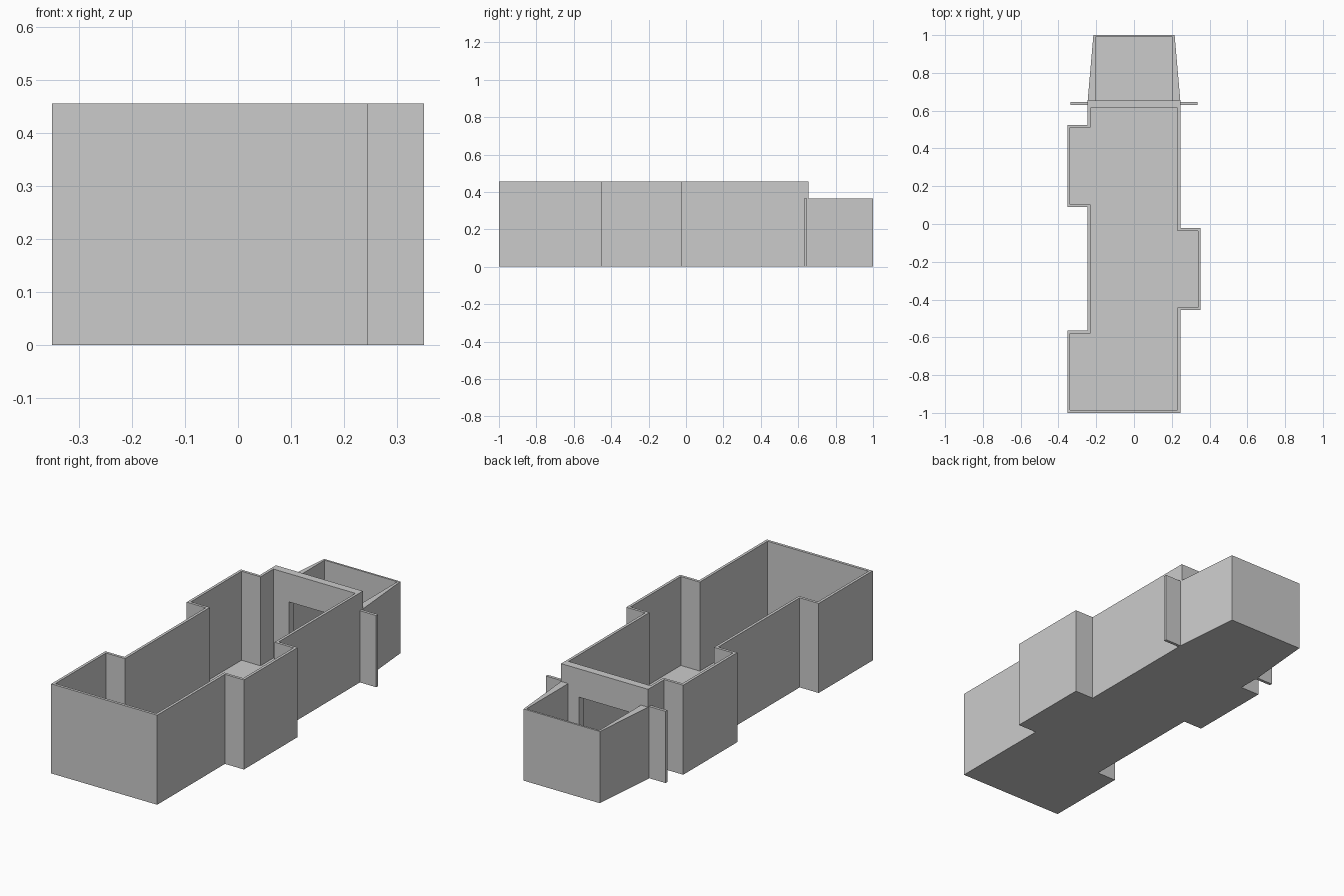
import bpy, bmesh
from mathutils import Vector, Matrix

if "Cube" in bpy.data.objects:
    bpy.data.objects.remove(bpy.data.objects["Cube"])

FLOOR = 0.003
HALL_H = 0.456
PORCH_H = 0.365
T = 0.014          # hall wall thickness


def extrude_profile(name, pts, depth, matrix=Matrix.Identity(4)):
    """Extrude a closed 2D profile along local z, then place it."""
    bm = bmesh.new()
    face = bm.faces.new([bm.verts.new((x, y, 0)) for x, y in pts])
    res = bmesh.ops.extrude_face_region(bm, geom=[face])
    verts = [v for v in res["geom"] if isinstance(v, bmesh.types.BMVert)]
    bmesh.ops.translate(bm, verts=verts, vec=(0, 0, depth))
    bmesh.ops.transform(bm, matrix=matrix, verts=bm.verts)
    bmesh.ops.recalc_face_normals(bm, faces=bm.faces)
    mesh = bpy.data.meshes.new(name)
    bm.to_mesh(mesh)
    bm.free()
    obj = bpy.data.objects.new(name, mesh)
    bpy.context.collection.objects.link(obj)
    return obj


def inset_path(pts, d):
    """Offset an open right-angled path to its left by d."""
    out = []
    for i, p in enumerate(pts):
        p = Vector(p)
        normals = []
        for a, b in ((i - 1, i), (i, i + 1)):
            if a >= 0 and b < len(pts):
                e = (Vector(pts[b]) - Vector(pts[a])).normalized()
                normals.append(Vector((-e.y, e.x)))
        out.append(tuple(p + d * sum(normals, Vector((0, 0)))))
    return out


def lift(z):
    return Matrix.Translation((0, 0, z))


# Hall outline, running counter-clockwise from the back left corner
W, A = 0.245, 0.352
END_IN, END_OUT = 0.615, 0.655
outline = [(-W, END_IN), (-W, 0.525), (-A, 0.525), (-A, 0.09), (-W, 0.09),
           (-W, -0.565), (-A, -0.565), (-A, -1), (W, -1), (W, -0.455),
           (A, -0.455), (A, -0.022), (W, -0.022), (W, END_IN)]

# Thin floor under hall and porch
P = 0.215
extrude_profile("floor", outline + [(W, END_OUT), (P, 1), (-P, 1), (-W, END_OUT)], FLOOR)

# Hall walls with stepped alcoves
extrude_profile("hall_walls", outline + inset_path(outline, T)[::-1],
                HALL_H - FLOOR, lift(FLOOR))

# Thick end wall with a doorway, profile drawn in x-z
D, DOOR_TOP = 0.143, 0.312
end_profile = [(-W, FLOOR), (-D, FLOOR), (-D, DOOR_TOP), (D, DOOR_TOP),
               (D, FLOOR), (W, FLOOR), (W, HALL_H), (-W, HALL_H)]
to_xz = Matrix(((1, 0, 0, 0), (0, 0, 1, END_IN), (0, 1, 0, 0), (0, 0, 0, 1)))
extrude_profile("doorway_wall", end_profile, END_OUT - END_IN, to_xz)

# Lower porch: tapered outside, straight inside
IN = 0.205
extrude_profile("porch_walls",
                [(W, END_OUT), (P, 1), (-P, 1), (-W, END_OUT),
                 (-IN, END_OUT), (-IN, 0.99), (IN, 0.99), (IN, END_OUT)],
                PORCH_H - FLOOR, lift(FLOOR))

# Side fins beside the doorway wall
for side, s in (("left", -1), ("right", 1)):
    extrude_profile(side + "_fin",
                    [(s * W, 0.631), (s * 0.337, 0.631), (s * 0.337, 0.646), (s * W, 0.646)],
                    PORCH_H)
